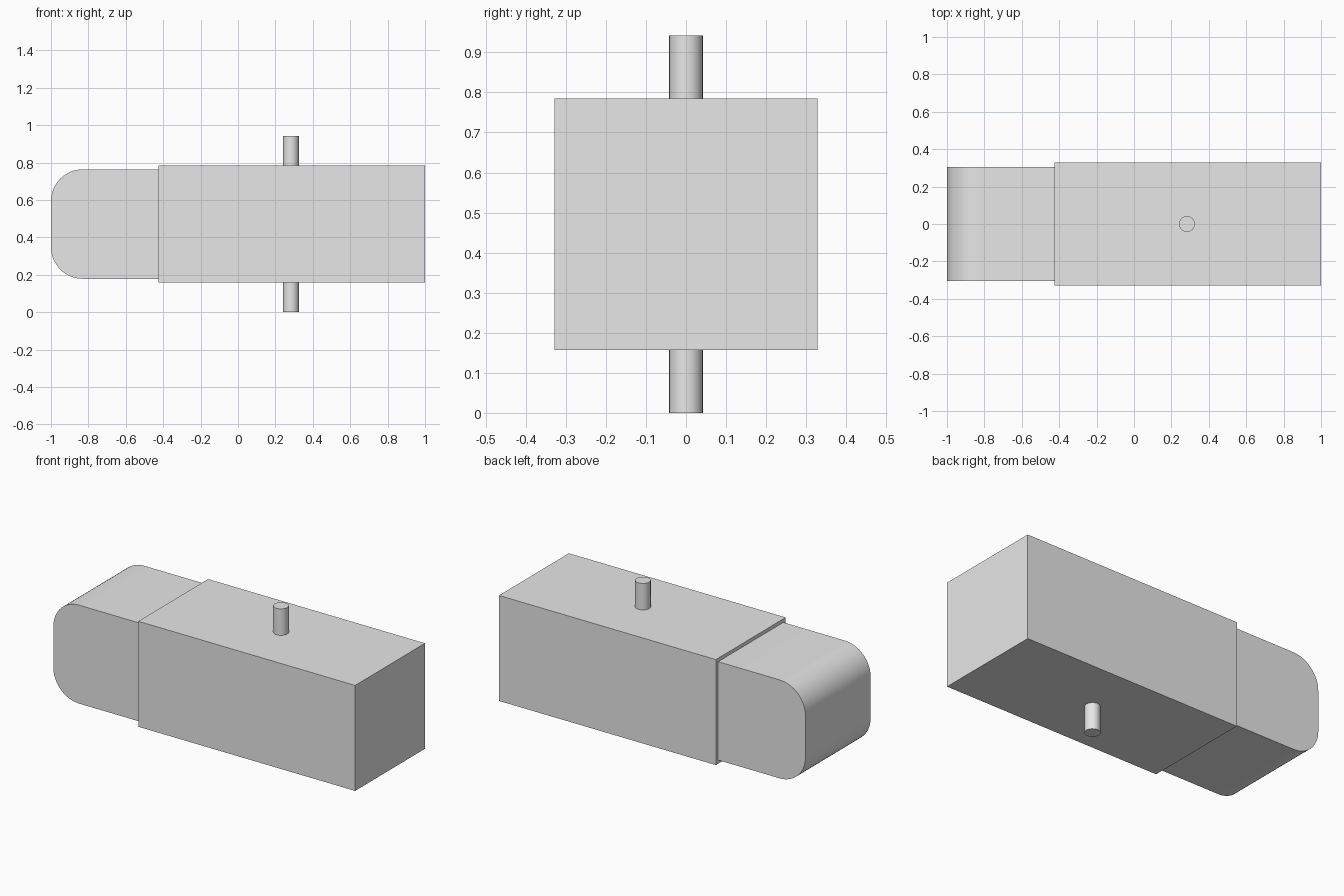
import bpy
import bmesh
import math
from mathutils import Vector

cube = bpy.data.objects.get("Cube")
if cube:
    bpy.data.objects.remove(cube, do_unlink=True)

MID_Z = 0.471    # height of the shared centre line

grey = bpy.data.materials.new("light_grey")
grey.use_nodes = True
grey.diffuse_color = (0.8, 0.8, 0.8, 1)
grey.node_tree.nodes["Principled BSDF"].inputs["Base Color"].default_value = (0.8, 0.8, 0.8, 1)


def add_part(name, bm, location):
    mesh = bpy.data.meshes.new(name)
    bm.to_mesh(mesh)
    bm.free()
    mesh.materials.append(grey)
    part = bpy.data.objects.new(name, mesh)
    part.location = location
    bpy.context.collection.objects.link(part)
    return part


def box(size):
    bm = bmesh.new()
    bmesh.ops.create_cube(bm, size=1)
    bmesh.ops.scale(bm, vec=Vector(size), verts=bm.verts)
    return bm


def smooth(part):
    bpy.ops.object.select_all(action="DESELECT")
    part.select_set(True)
    bpy.context.view_layer.objects.active = part
    bpy.ops.object.shade_smooth_by_angle(angle=math.radians(30))


# Main block
add_part("main_block", box((1.426, 0.656, 0.627)), (0.287, 0, MID_Z))

# Narrower nose, tucked into the block, with its two end edges rounded
bm = box((0.6, 0.612, 0.585))
end_edges = [e for e in bm.edges
             if all(v.co.x < 0 for v in e.verts)
             and abs(e.verts[0].co.y - e.verts[1].co.y) > 0.1]
bmesh.ops.bevel(bm, geom=end_edges, offset=0.17, segments=16,
                profile=0.5, affect="EDGES")
smooth(add_part("rounded_nose", bm, (-0.7, 0, MID_Z)))

# Pin passing vertically through the block
bm = bmesh.new()
bmesh.ops.create_cone(bm, cap_ends=True, segments=48,
                      radius1=0.042, radius2=0.042, depth=2 * MID_Z)
smooth(add_part("vertical_pin", bm, (0.283, 0, MID_Z)))
